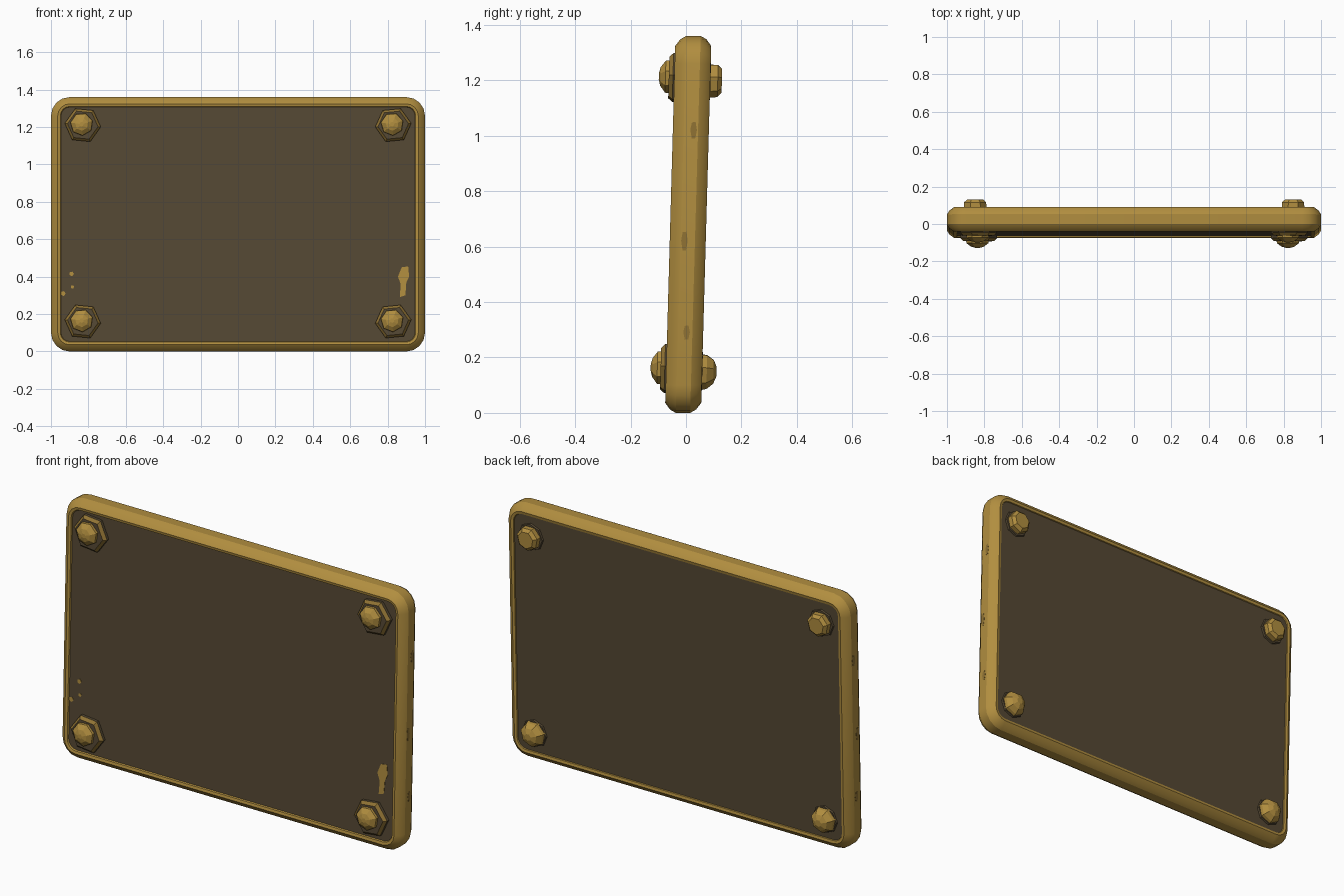
import bpy, bmesh, math

if "Cube" in bpy.data.objects:
    bpy.data.objects.remove(bpy.data.objects["Cube"])

HEIGHT, MID = 1.36, 0.68


def material(name, rgb):
    m = bpy.data.materials.new(name)
    m.use_nodes = True
    m.diffuse_color = (*rgb, 1)
    bsdf = m.node_tree.nodes["Principled BSDF"]
    bsdf.inputs["Base Color"].default_value = (*rgb, 1)
    bsdf.inputs["Roughness"].default_value = 0.7
    return m


BRASS = material("brass", (0.44, 0.27, 0.05))
WORN = material("worn brass", (0.28, 0.17, 0.034))
DARK = material("dark plate", (0.092, 0.066, 0.034))


def lean(x, y, z):
    """The whole sign tilts slightly backwards."""
    return (x, y + 0.008 + 0.028 * (z - MID), z)


def rounded_outline(inset, steps=4):
    r = max(0.1 - inset, 0.045)
    hw, hh = 1 - inset - r, MID - inset - r
    pts = []
    for k, (sx, sz) in enumerate(((1, 1), (-1, 1), (-1, -1), (1, -1))):
        for i in range(steps + 1):
            a = math.pi / 2 * (k + i / steps)
            pts.append((sx * hw + r * math.cos(a), MID + sz * hh + r * math.sin(a)))
    return pts


def loft(name, rings, mats, closed=False, band_mats=None, smooth=False):
    """Skin between rings; cap the ends unless the rings form a closed loop."""
    bm = bmesh.new()
    loops = [[bm.verts.new(lean(*p)) for p in ring] for ring in rings]
    n = len(loops[0])
    for b in range(len(loops) if closed else len(loops) - 1):
        lo, hi = loops[b], loops[(b + 1) % len(loops)]
        for i in range(n):
            j = (i + 1) % n
            f = bm.faces.new((lo[i], lo[j], hi[j], hi[i]))
            f.material_index = band_mats[b] if band_mats else 0
    if not closed:
        bm.faces.new(loops[0])
        bm.faces.new(loops[-1]).material_index = band_mats[-1] if band_mats else 0
    bmesh.ops.recalc_face_normals(bm, faces=bm.faces)
    mesh = bpy.data.meshes.new(name)
    bm.to_mesh(mesh)
    bm.free()
    for m in mats:
        mesh.materials.append(m)
    ob = bpy.data.objects.new(name, mesh)
    bpy.context.collection.objects.link(ob)
    if smooth:
        bpy.ops.object.select_all(action="DESELECT")
        ob.select_set(True)
        bpy.context.view_layer.objects.active = ob
        bpy.ops.object.shade_smooth_by_angle(angle=math.radians(25))
    return ob


def turned(name, x, z, sides, profile, mats, turn=0, band_mats=None):
    """Faceted part turned around the depth axis; profile is (radius, depth)."""
    rings = [[(x + r * math.cos(turn + math.tau * i / sides), y,
               z + r * math.sin(turn + math.tau * i / sides)) for i in range(sides)]
             for r, y in profile]
    return loft(name, rings, mats, band_mats=band_mats)


# Chamfered frame with a thin lip on each face
half = [(0.058, 0.045), (0.05, 0.062), (0.036, 0.065), (0.012, 0.047), (0, 0.026)]
section = [(i, -d) for i, d in half] + [(i, d) for i, d in reversed(half)]
loft("frame", [[(x, d, z) for x, z in rounded_outline(i)] for i, d in section],
     [BRASS], closed=True, smooth=True)

# Dark plate filling the frame
loft("plate", [[(x, d, z) for x, z in rounded_outline(0.052)] for d in (-0.055, 0.057)], [DARK])

# Bolts through the four corners
for side, sx in (("right", -1), ("left", 1)):
    for level, z in (("lower", 0.16), ("upper", 1.21)):
        tag = f"{level}_{side}"
        x = sx * 0.83
        turned("front_washer_" + tag, x, z, 6,
               [(0.097, -0.05), (0.097, -0.07), (0.082, -0.085)],
               [WORN, DARK], turn=sx * 0.1, band_mats=[1, 0, 1])
        turned("front_bolt_" + tag, x - 0.006, z + 0.005, 7,
               [(0.062, -0.08), (0.06, -0.097), (0.035, -0.115), (0.012, -0.121)],
               [BRASS], turn=0.3)
        bx, bz = sx * 0.85, z - 0.01
        turned("back_washer_" + tag, bx, bz, 8, [(0.075, 0.05), (0.07, 0.066)], [DARK])
        if level == "upper":
            cap = [(0.062, 0.06), (0.061, 0.092), (0.045, 0.107)]
        else:
            cap = [(0.068, 0.06), (0.064, 0.082), (0.045, 0.106), (0.018, 0.117)]
        turned("back_bolt_" + tag, bx, bz, 7, cap, [BRASS], turn=0.2)


# Bare metal chips on the front of the plate
def chip(name, outline):
    loft(name, [[(x, d, z) for x, z in outline] for d in (-0.054, -0.057)], [BRASS])


chip("long_chip", [(0.865, 0.29), (0.895, 0.3), (0.9, 0.37), (0.915, 0.4),
                   (0.91, 0.455), (0.875, 0.45), (0.855, 0.4), (0.87, 0.36)])
for k, (x, z, r) in enumerate(((-0.89, 0.415, 0.013), (-0.885, 0.345, 0.01), (-0.935, 0.31, 0.014))):
    chip(f"small_chip_{k + 1}",
         [(x + r * math.cos(a), z + r * math.sin(a)) for a in (0, 1.2, 2.5, 3.7, 5)])

# Worn patches on the outer sides of the frame
for side, sx in (("right", -1), ("left", 1)):
    for k, (y, z, h) in enumerate(((0.005, 0.29, 0.03), (-0.012, 0.62, 0.04), (0.01, 1.02, 0.035))):
        patch = [(y + 0.012 * math.cos(a), z + h * math.sin(a)) for a in (0, 1, 2.2, 3.1, 4.2, 5.3)]
        loft(f"worn_patch_{side}_{k + 1}",
             [[(sx * d, py, pz) for py, pz in patch] for d in (0.998, 1.001)], [WORN])
